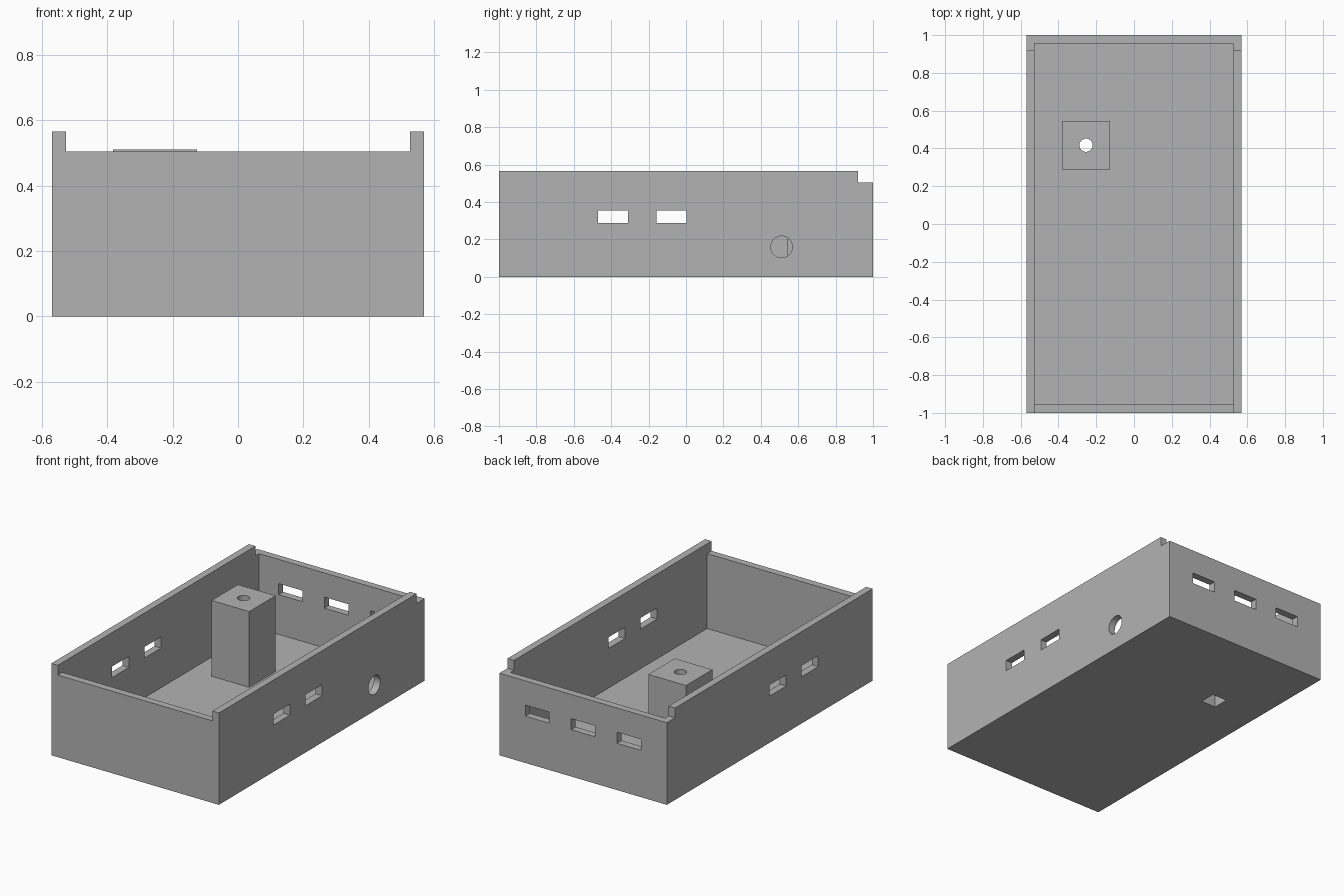
import bpy
import math

if "Cube" in bpy.data.objects:
    bpy.data.objects.remove(bpy.data.objects["Cube"])

grey = bpy.data.materials.new("plain grey")
grey.use_nodes = True
colour = (0.45, 0.45, 0.45, 1)
grey.diffuse_color = colour
grey.node_tree.nodes["Principled BSDF"].inputs["Base Color"].default_value = colour

# Main dimensions
HX, HY = 0.57, 1.0
WALL = 0.044
TOP, LOW = 0.565, 0.505
POST_X, POST_Y = -0.254, 0.417
OVER = 0.1


def box(name, x, y, z):
    """Box spanning the given (min, max) ranges."""
    spans = (x, y, z)
    bpy.ops.mesh.primitive_cube_add(size=1, location=[(a + b) / 2 for a, b in spans])
    ob = bpy.context.object
    ob.name = name
    ob.scale = [b - a for a, b in spans]
    bpy.ops.object.transform_apply(location=False, rotation=False, scale=True)
    ob.data.materials.append(grey)
    return ob


def cylinder(name, radius, depth, location, rotation=(0, 0, 0)):
    bpy.ops.mesh.primitive_cylinder_add(vertices=32, radius=radius, depth=depth,
                                        location=location, rotation=rotation)
    ob = bpy.context.object
    ob.name = name
    ob.data.materials.append(grey)
    return ob


def combine(target, other, operation):
    """Apply a boolean and discard the helper."""
    other.hide_render = True
    mod = target.modifiers.new(operation.title(), 'BOOLEAN')
    mod.operation = operation
    mod.solver = 'EXACT'
    mod.object = other
    bpy.context.view_layer.objects.active = target
    bpy.ops.object.modifier_apply(modifier=mod.name)
    bpy.data.objects.remove(other)


# Open tray
tray = box("tray", (-HX, HX), (-HY, HY), (0, TOP))
ix, iy = HX - WALL, HY - WALL
combine(tray, box("cavity_cutter", (-ix, ix), (-iy, iy), (WALL, TOP + OVER)), 'DIFFERENCE')

# Lowered front edge between the side rails, and lowered back edge
combine(tray, box("front_edge_cutter", (-ix, ix), (-HY - OVER, -iy + 0.02), (LOW, TOP + OVER)), 'DIFFERENCE')
combine(tray, box("back_edge_cutter", (-HX - OVER, HX + OVER), (0.92, HY + OVER), (LOW, TOP + OVER)), 'DIFFERENCE')

# Screw post standing on the floor
half = 0.128
post = box("screw_post", (POST_X - half, POST_X + half), (POST_Y - half, POST_Y + half), (WALL / 2, 0.51))
combine(tray, post, 'UNION')

# Screw hole through the post, with a square nut recess underneath
combine(tray, cylinder("screw_hole_cutter", 0.035, 2, (POST_X, POST_Y, 0)), 'DIFFERENCE')
n = 0.05
combine(tray, box("nut_recess_cutter", (POST_X - n, POST_X + n), (POST_Y - n, POST_Y + n), (-OVER, 0.12)), 'DIFFERENCE')

# Slots through both side walls
slot_w, slot_z = 0.162, (0.288, 0.356)
for y in (-0.39, -0.078):
    combine(tray, box("side_slot_cutter", (-HX - OVER, HX + OVER),
                      (y - slot_w / 2, y + slot_w / 2), slot_z), 'DIFFERENCE')

# Slots through the back wall
for x in (-0.312, 0, 0.312):
    combine(tray, box("back_slot_cutter", (x - slot_w / 2, x + slot_w / 2),
                      (iy - 0.03, HY + OVER), slot_z), 'DIFFERENCE')

# Round cable hole through the left wall
combine(tray, cylinder("cable_hole_cutter", 0.058, 0.2, (HX, 0.511, 0.16),
                       (0, math.pi / 2, 0)), 'DIFFERENCE')

# One flat colour, sharp edges with smooth hole walls
tray.data.materials.clear()
tray.data.materials.append(grey)
for poly in tray.data.polygons:
    poly.material_index = 0
bpy.ops.object.select_all(action='DESELECT')
tray.select_set(True)
bpy.context.view_layer.objects.active = tray
bpy.ops.object.shade_smooth_by_angle(angle=math.radians(30))
